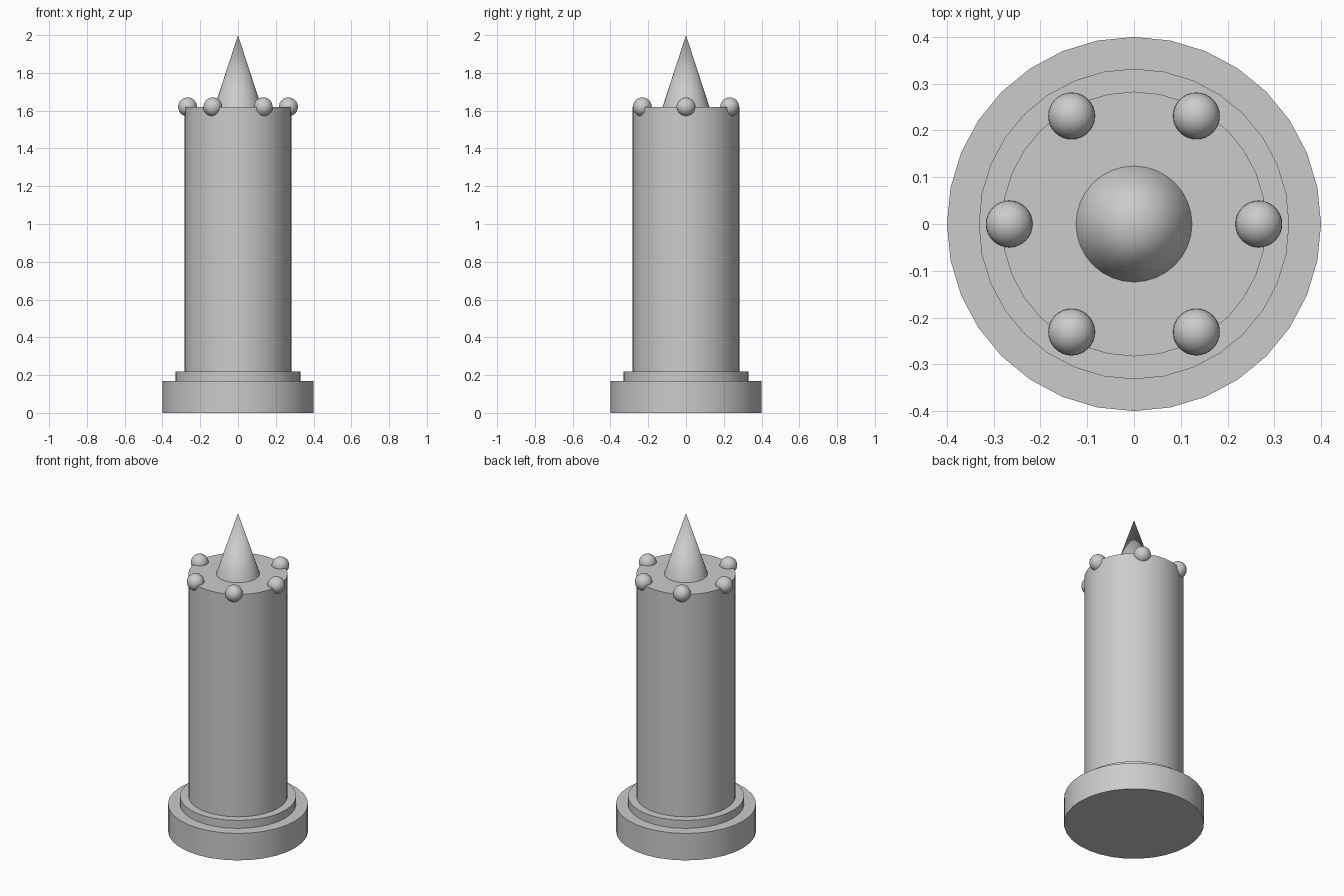
import bpy
from math import cos, sin, radians

cube = bpy.data.objects.get("Cube")
if cube:
    bpy.data.objects.remove(cube, do_unlink=True)

grey = bpy.data.materials.new("light grey")
grey.use_nodes = True
colour = (0.6, 0.6, 0.6, 1)
grey.diffuse_color = colour
grey.node_tree.nodes["Principled BSDF"].inputs["Base Color"].default_value = colour


def finish(name):
    """Name the new part, colour it and smooth its round sides."""
    part = bpy.context.object
    part.name = name
    part.data.materials.append(grey)
    bpy.ops.object.shade_smooth_by_angle(angle=radians(40))


def round_part(name, bottom, top, lower_radius, upper_radius):
    bpy.ops.mesh.primitive_cone_add(
        vertices=32, radius1=lower_radius, radius2=upper_radius,
        depth=top - bottom, location=(0, 0, (bottom + top) / 2))
    finish(name)


# Stepped base, column and pointed top
round_part("base", 0, 0.17, 0.4, 0.4)
round_part("base_step", 0.17, 0.22, 0.332, 0.332)
round_part("column", 0.22, 1.62, 0.283, 0.283)
round_part("spire", 1.62, 2.0, 0.124, 0)

# Ring of balls around the column's rim
for i in range(6):
    angle = radians(60 * i)
    bpy.ops.mesh.primitive_uv_sphere_add(
        segments=32, ring_count=16, radius=0.05,
        location=(0.267 * cos(angle), 0.267 * sin(angle), 1.62))
    finish(f"rim_ball_{i + 1}")
